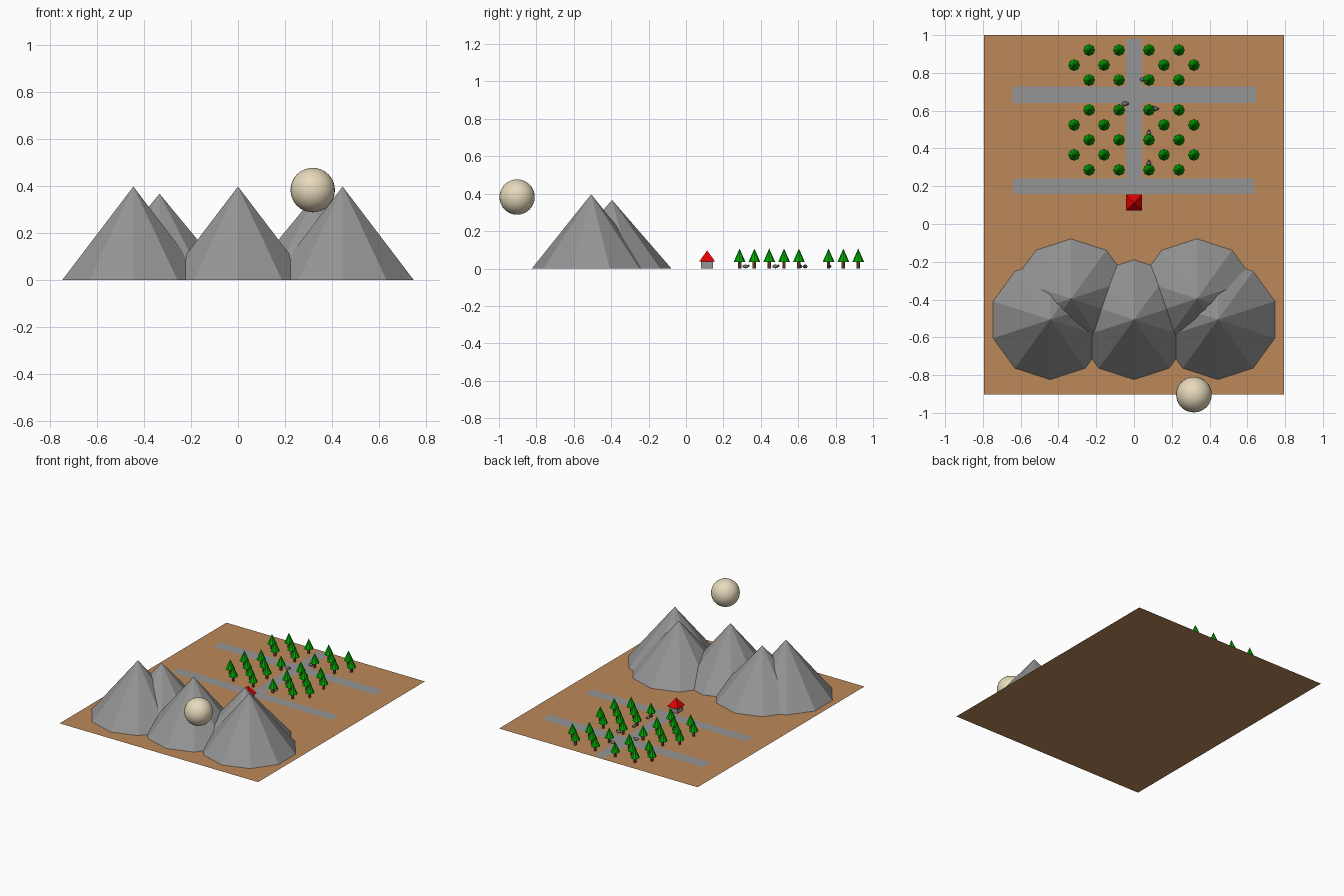
import bpy, math

if "Cube" in bpy.data.objects:
    bpy.data.objects.remove(bpy.data.objects["Cube"])

U = 0.0793            # layout module: the ground is 20 x 24 modules
Y0 = 0.0485           # ground centre in y


def mat(name, rgb):
    m = bpy.data.materials.new(name)
    m.diffuse_color = (*rgb, 1)
    m.use_nodes = True
    m.node_tree.nodes["Principled BSDF"].inputs["Base Color"].default_value = m.diffuse_color
    return m


EARTH = mat("earth brown", (0.50, 0.25, 0.10))
ROCK = mat("stone grey", (0.30, 0.30, 0.30))
RED = mat("roof red", (0.80, 0.0, 0.0))
GREEN = mat("leaf green", (0.0, 0.40, 0.0))
BARK = mat("bark brown", (0.25, 0.10, 0.05))
MOON = mat("pale moon", (0.80, 0.70, 0.50))
DARK = mat("dark grey", (0.18, 0.18, 0.18))


def finish(name, m):
    o = bpy.context.object
    o.name = name
    o.data.materials.append(m)
    return o


def plane(name, x0, x1, y0, y1, z, m):
    bpy.ops.mesh.primitive_plane_add(size=1, location=((x0 + x1) / 2, (y0 + y1) / 2, z))
    o = finish(name, m)
    o.scale = (x1 - x0, y1 - y0, 1)
    return o


def cone(name, x, y, z, r, h, n, m, r2=0, rot=0):
    bpy.ops.mesh.primitive_cone_add(vertices=n, radius1=r, radius2=r2, depth=h,
                                    location=(x, y, z + h / 2), rotation=(0, 0, rot))
    return finish(name, m)


def ball(name, loc, scale, m, seg=12, rings=8, rot=0):
    bpy.ops.mesh.primitive_uv_sphere_add(segments=seg, ring_count=rings, radius=1,
                                         location=loc, rotation=(0, 0, rot))
    o = finish(name, m)
    o.scale = scale
    bpy.ops.object.shade_smooth()
    return o


# ground and roads
plane("ground", -10 * U, 10 * U, Y0 - 12 * U, Y0 + 12 * U, 0, EARTH)
plane("long_road", -0.043, 0.043, 0.20, 0.98, 0.0015, ROCK)
plane("near_cross_road", -0.64, 0.635, 0.16, 0.24, 0.002, ROCK)
plane("far_cross_road", -0.647, 0.645, 0.64, 0.727, 0.002, ROCK)

# ten-sided mountains
for x in (-5.6, 0, 5.6):
    cone("front_mountain", x * U, Y0 - 7 * U, 0.0005, 4 * U, 5 * U, 10, ROCK)
for x in (-4.2, 4.2):
    cone("back_mountain", x * U, Y0 - 5.6 * U, 0.0005, 4 * U, 0.366, 10, ROCK)

# moon behind the mountains
ball("moon", (4 * U, Y0 - 12 * U, 0.382), (1.19 * U,) * 3, MOON, 32, 16)

# small house with a pyramid roof
bpy.ops.mesh.primitive_cube_add(size=1, location=(0, 0.113, 0.0195))
finish("house_walls", ROCK).scale = (0.064, 0.064, 0.038)
cone("house_roof", 0, 0.113, 0.0385, 0.042 * math.sqrt(2), 0.058, 4, RED, rot=math.pi / 4)

# forest in staggered rows
for row in (3, 4, 5, 6, 7, 9, 10, 11):
    for col in ((-3, -1, 1, 3) if row % 2 else (-4, -2, 2, 4)):
        x, y = col * U, Y0 + row * U
        cone("tree_trunk", x, y, 0.0005, 0.009, 0.04, 8, BARK, r2=0.009)
        cone("tree_crown", x, y, 0.036, 0.031, 0.071, 8, GREEN)

# small animals on the paths: position and heading
for x, y, a in ((0.048, 0.765, 0), (-0.048, 0.637, 0), (0.11, 0.61, 0),
                (0.079, 0.478, math.pi / 2), (0.079, 0.318, math.pi / 2)):
    c, s = math.cos(a), math.sin(a)
    ball("animal_body", (x, y, 0.011), (0.016, 0.012, 0.010), DARK, rot=a)
    ball("animal_head", (x + 0.016 * c, y + 0.016 * s, 0.015), (0.006, 0.006, 0.006), DARK)
